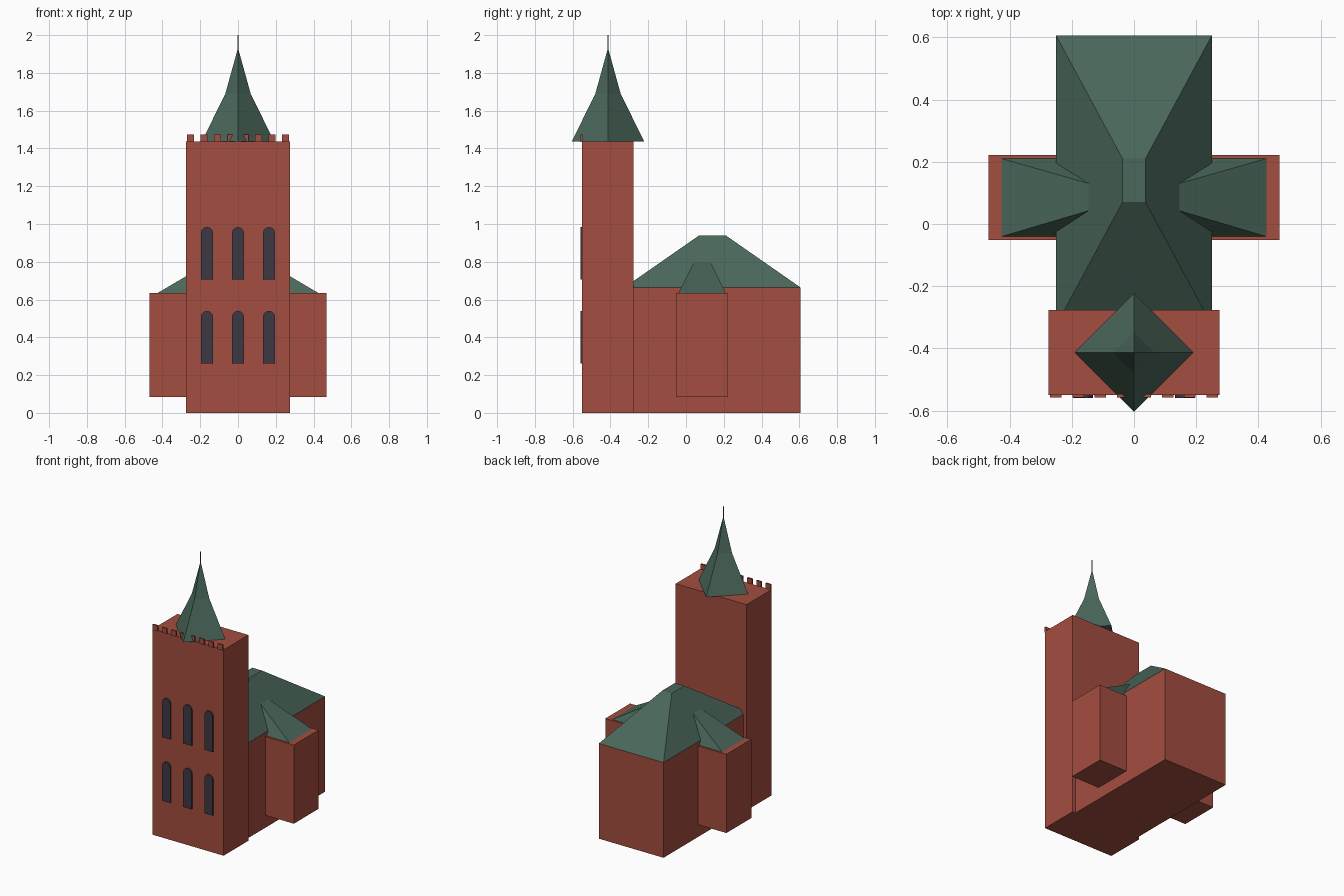
import bpy
import bmesh
from math import cos, sin, pi

if "Cube" in bpy.data.objects:
    bpy.data.objects.remove(bpy.data.objects["Cube"], do_unlink=True)


def material(name, rgb):
    mat = bpy.data.materials.new(name)
    mat.use_nodes = True
    mat.diffuse_color = (*rgb, 1)
    mat.node_tree.nodes["Principled BSDF"].inputs["Base Color"].default_value = (*rgb, 1)
    return mat


BRICK = material("red brick", (0.37, 0.074, 0.05))
COPPER = material("green roof", (0.068, 0.135, 0.102))
GLASS = material("dark window", (0.048, 0.04, 0.056))


def loft(name, rings, mat):
    """Skin a stack of equal-length point rings and cap both ends."""
    bm = bmesh.new()
    loops = [[bm.verts.new(p) for p in ring] for ring in rings]
    n = len(loops[0])
    for low, high in zip(loops, loops[1:]):
        for i in range(n):
            j = (i + 1) % n
            bm.faces.new((low[i], low[j], high[j], high[i]))
    bm.faces.new(loops[0][::-1])
    bm.faces.new(loops[-1])
    bmesh.ops.remove_doubles(bm, verts=bm.verts, dist=0.0001)
    bmesh.ops.recalc_face_normals(bm, faces=bm.faces)
    mesh = bpy.data.meshes.new(name)
    bm.to_mesh(mesh)
    bm.free()
    mesh.materials.append(mat)
    obj = bpy.data.objects.new(name, mesh)
    bpy.context.collection.objects.link(obj)
    return obj


def rect(x0, x1, y0, y1, z):
    return [(x0, y0, z), (x1, y0, z), (x1, y1, z), (x0, y1, z)]


def box(name, x, y, z, mat):
    return loft(name, [rect(*x, *y, h) for h in z], mat)


def diamond(r, z, cy):
    return [(0, cy - r, z), (r, cy, z), (0, cy + r, z), (-r, cy, z)]


# Brick bodies
TOWER_TOP = 1.438
FRONT = -0.55
box("tower", (-0.274, 0.274), (FRONT, -0.277), (0, TOWER_TOP), BRICK)
box("nave", (-0.25, 0.25), (-0.277, 0.605), (0, 0.665), BRICK)
for side, x in (("left", (0.25, 0.468)), ("right", (-0.468, -0.25))):
    box(side + "_transept", x, (-0.052, 0.222), (0.085, 0.635), BRICK)

# Hipped roofs with flat ridges
loft("nave_roof", [rect(-0.25, 0.25, -0.325, 0.605, 0.665),
                   rect(-0.037, 0.037, 0.07, 0.21, 0.94)], COPPER)
loft("transept_roof", [rect(-0.425, 0.425, -0.04, 0.21, 0.635),
                       rect(-0.145, 0.145, 0.043, 0.13, 0.8)], COPPER)

# Broken-slope spire turned to the tower's diagonal, with a thin finial
SPIRE_Y = -0.413
loft("spire", [diamond(r, z, SPIRE_Y) for r, z in
               ((0.191, TOWER_TOP), (0.067, 1.69), (0.002, 1.925))], COPPER)
loft("finial", [diamond(0.003, z, SPIRE_Y) for z in (1.9, 2.0)], BRICK)

# Battlements along the front edge
COUNT, WIDTH = 8, 0.037
for i in range(COUNT):
    x = -0.27 + i * (0.54 - WIDTH) / (COUNT - 1)
    box(f"merlon_{i + 1}", (x, x + WIDTH), (FRONT - 0.008, FRONT + 0.003),
        (TOWER_TOP - 0.003, 1.474), BRICK)

# Arched windows, two rows of three
HALF = 0.032
for row, sill in (("lower", 0.262), ("upper", 0.706)):
    for col, cx in (("right", -0.164), ("middle", 0), ("left", 0.164)):
        spring = sill + 0.246
        outline = [(cx - HALF, sill), (cx + HALF, sill)]
        outline += [(cx + HALF * cos(pi * k / 6), spring + HALF * sin(pi * k / 6))
                    for k in range(7)]
        loft(f"{row}_{col}_window",
             [[(x, y, z) for x, z in outline] for y in (FRONT - 0.009, FRONT)], GLASS)
